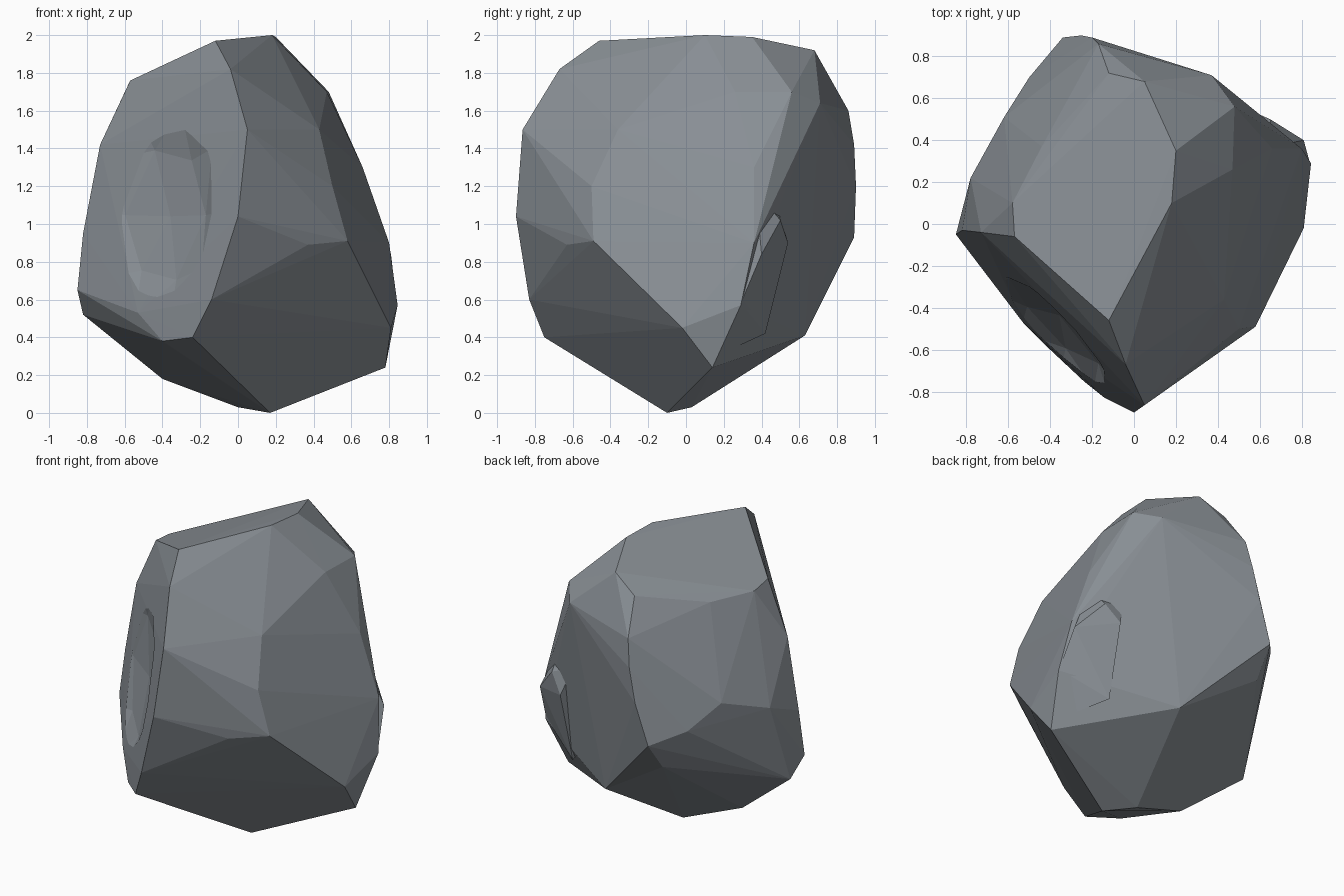
import bpy, bmesh
from mathutils import Vector

if "Cube" in bpy.data.objects:
    bpy.data.objects.remove(bpy.data.objects["Cube"])

stone = bpy.data.materials.new("slate grey stone")
stone.diffuse_color = (0.25, 0.275, 0.30, 1)
stone.use_nodes = True
stone.node_tree.nodes["Principled BSDF"].inputs["Base Color"].default_value = stone.diffuse_color


def hull(name, pts):
    """Faceted block: convex hull of its corner points."""
    bm = bmesh.new()
    for p in pts:
        bm.verts.new(p)
    res = bmesh.ops.convex_hull(bm, input=bm.verts)
    junk = {g for g in res["geom_interior"] + res["geom_unused"] if isinstance(g, bmesh.types.BMVert)}
    bmesh.ops.delete(bm, geom=list(junk), context='VERTS')
    bmesh.ops.recalc_face_normals(bm, faces=bm.faces)
    me = bpy.data.meshes.new(name)
    bm.to_mesh(me)
    bm.free()
    me.materials.append(stone)
    ob = bpy.data.objects.new(name, me)
    bpy.context.collection.objects.link(ob)
    return ob


def combine(ob, other, op):
    """Apply a boolean and discard the helper."""
    m = ob.modifiers.new(op, 'BOOLEAN')
    m.operation, m.object, m.solver = op, other, 'EXACT'
    bpy.context.view_layer.objects.active = ob
    bpy.ops.object.modifier_apply(modifier=m.name)
    bpy.data.objects.remove(other)


# main body
rock = hull("rock_body", [
    # sloping crown
    (-.12, -.46, 1.97), (-.57, -.06, 1.76), (.18, .1, 2), (.2, .35, 1.99),
    (.05, .68, 1.92), (-.58, .1, 1.74), (-.44, .37, 1.73), (-.3, .52, 1.76), (-.12, .72, 1.82),
    # front ridge
    (-.04, -.67, 1.82), (.05, -.865, 1.5), (0, -.9, 1.04), (-.14, -.83, .6), (-.24, -.75, .4),
    # left edge and front-left bulge
    (-.73, -.04, 1.42), (-.82, -.03, .95), (-.85, -.05, .65), (-.82, .06, .52),
    (-.53, -.47, .53), (-.4, -.6, .38), (-.78, .22, 1.05), (-.62, .51, 1.15), (-.5, .7, 1.0),
    # back ridge
    (-.17, .86, 1.6), (-.2, .89, 1.42), (-.25, .9, 1.2), (-.34, .89, .93), (-.35, .75, .74),
    # right side, with its steep shoulder ridge
    (.43, -.36, 1.5), (.47, .26, 1.7), (.5, -.5, 1.2), (.37, -.63, .89),
    (.37, .71, 1.64), (.48, .56, 1.7), (.39, .61, 1.2), (.66, .36, 1.3),
    (.8, .36, .9), (.845, .29, .57), (.58, -.49, .91), (.81, -.02, .45), (.78, .14, .24),
    # underside
    (.16, .63, .41), (.17, -.1, 0), (0, .03, .03), (-.4, -.03, .18),
])

# knob on the back right
bump = hull("side_bump", [
    (.66, .37, 1.17), (.5, .49, 1.08), (.65, .5, 1.02), (.81, .4, .84), (.84, .29, .58),
    (.56, .54, .9), (.77, .16, .3), (.5, .2, .6), (.55, .42, .42),
])
combine(rock, bump, 'UNION')

# shallow chipped hollow in the front-left face
bm = bmesh.new()
bmesh.ops.create_icosphere(bm, subdivisions=2, radius=1)
me = bpy.data.meshes.new("chip")
bm.to_mesh(me)
bm.free()
chip = bpy.data.objects.new("chip", me)
bpy.context.collection.objects.link(chip)
me.materials.append(stone)
chip.scale = (.5, .2, .66)
chip.rotation_euler = (-.16, 0, -.76)
chip.location = Vector((-.39, -.47, 1.05)) + Vector((-.69, -.72, .15)) * .15
bpy.context.view_layer.update()
combine(rock, chip, 'DIFFERENCE')
